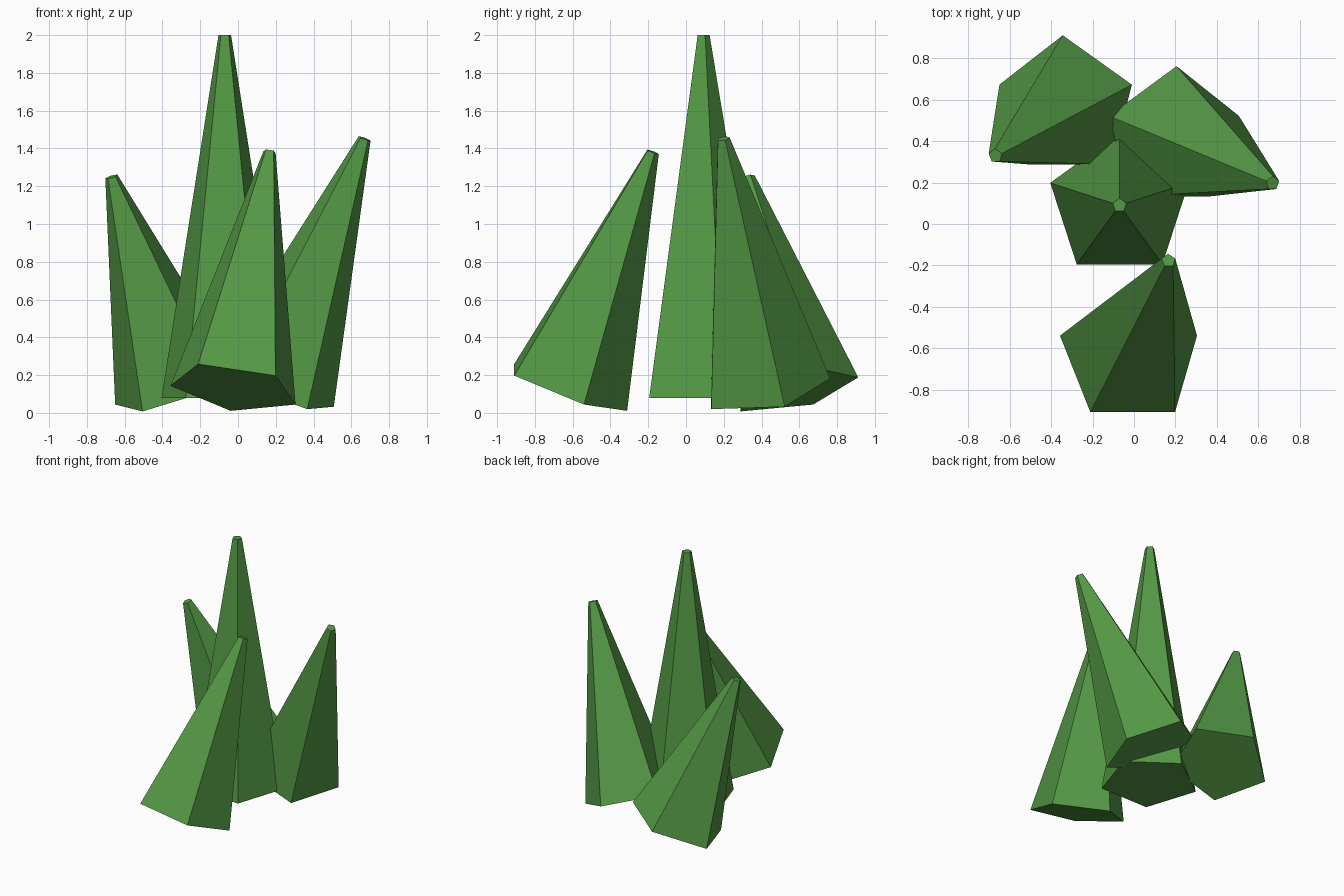
import bpy
import bmesh
from mathutils import Vector, Matrix

if "Cube" in bpy.data.objects:
    bpy.data.objects.remove(bpy.data.objects["Cube"])

green = bpy.data.materials.new("crystal_green")
green.diffuse_color = (0.09, 0.32, 0.06, 1)
green.use_nodes = True
green.node_tree.nodes["Principled BSDF"].inputs["Base Color"].default_value = green.diffuse_color


def crystal(name, base, tip, r_base=0.352, r_tip=0.035):
    """Five-sided tapered shard from base centre to tip centre, one corner facing back."""
    base, tip = Vector(base), Vector(tip)
    length = (tip - base).length
    z = (tip - base).normalized()
    x = Vector((0, 1, 0)).cross(z).normalized()
    y = z.cross(x)
    frame = Matrix((x, y, z)).transposed().to_4x4()
    frame.translation = (base + tip) / 2

    bm = bmesh.new()
    # create_cone puts its first corner on local +y
    bmesh.ops.create_cone(bm, cap_ends=True, segments=5,
                          radius1=r_base, radius2=r_tip, depth=length)
    first = max(bm.verts, key=lambda v: v.co.xy.length + v.co.y)
    turn = first.co.xy.angle_signed(Vector((0, 1)))
    bmesh.ops.transform(bm, matrix=frame @ Matrix.Rotation(-turn, 4, 'Z'), verts=bm.verts)
    me = bpy.data.meshes.new(name)
    bm.to_mesh(me)
    bm.free()
    me.materials.append(green)
    ob = bpy.data.objects.new(name, me)
    bpy.context.collection.objects.link(ob)


# Upright main shard and three leaning shards around it
crystal("centre_crystal", (-0.07, 0.09, 0.08), (-0.07, 0.09, 2.0))
crystal("front_crystal", (-0.021, -0.642, 0.131), (0.167, -0.177, 1.382))
crystal("back_left_crystal", (-0.324, 0.567, 0.122), (-0.67, 0.33, 1.25))
crystal("back_right_crystal", (0.187, 0.415, 0.132), (0.67, 0.197, 1.452))
